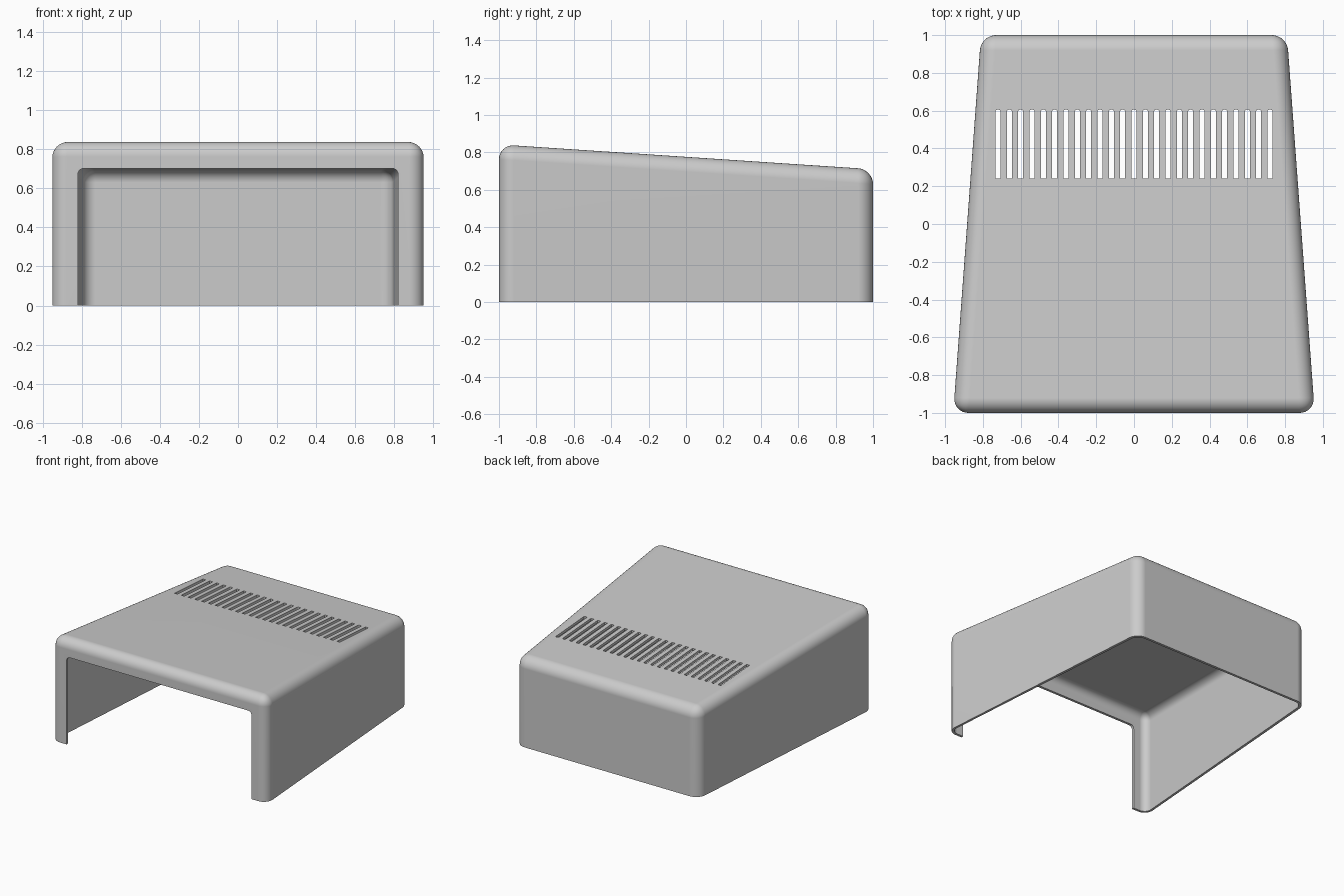
import bpy, bmesh, math

cube = bpy.data.objects.get("Cube")
if cube:
    bpy.data.objects.remove(cube, do_unlink=True)

WALL = 0.02

grey = bpy.data.materials.new("plain grey")
grey.use_nodes = True
colour = (0.6, 0.6, 0.6, 1)
grey.diffuse_color = colour
grey.node_tree.nodes["Principled BSDF"].inputs["Base Color"].default_value = colour


def to_object(name, bm):
    bmesh.ops.recalc_face_normals(bm, faces=bm.faces)
    mesh = bpy.data.meshes.new(name)
    bm.to_mesh(mesh)
    bm.free()
    mesh.materials.append(grey)
    obj = bpy.data.objects.new(name, mesh)
    bpy.context.collection.objects.link(obj)
    return obj


def tapered_box(name, inset, bottom, radii):
    """Sloped, tapered block with every edge rounded except round the base."""
    bm = bmesh.new()
    bmesh.ops.create_cube(bm, size=2)
    for v in bm.verts:
        front, upper = v.co.y < 0, v.co.z > 0
        v.co.x *= (0.957 if front else 0.81) - inset
        v.co.y *= 1 - inset
        v.co.z = (0.843 if front else 0.71) - inset if upper else bottom
    edges = [e for e in bm.edges if max(v.co.z for v in e.verts) > 0.3]
    bmesh.ops.bevel(bm, geom=edges, offset=radii, offset_type='OFFSET',
                    segments=8, profile=0.5, affect='EDGES')
    return to_object(name, bm)


def prism(bm, outline, direction):
    """Add a closed outline extruded along a direction."""
    face = bm.faces.new([bm.verts.new(p) for p in outline])
    made = bmesh.ops.extrude_face_region(bm, geom=[face], use_keep_orig=True)
    moved = [g for g in made["geom"] if isinstance(g, bmesh.types.BMVert)]
    bmesh.ops.translate(bm, verts=moved, vec=direction)


def arc(cx, cy, r, start, end, steps):
    angles = [math.radians(start + (end - start) * i / steps) for i in range(steps + 1)]
    return [(cx + r * math.cos(a), cy + r * math.sin(a)) for a in angles]


# Outer shell and the hollow inside it
shell = tapered_box("cover_shell", 0, 0, 0.08)
hollow = tapered_box("hollow_cutter", WALL, -0.2, 0.08 - WALL)

# Front opening with rounded upper corners
bm = bmesh.new()
profile = [(-0.82, -0.3), (0.82, -0.3)]
profile += arc(0.79, 0.672, 0.03, 0, 90, 6) + arc(-0.79, 0.672, 0.03, 90, 180, 6)
prism(bm, [(x, -1.2, z) for x, z in profile], (0, 0.35, 0))
opening = to_object("opening_cutter", bm)

# Row of vent slots, rounded at the rear end
bm = bmesh.new()
for i in range(25):
    x = (i - 12) * 0.06
    slot = [(x - 0.013, 0.242), (x + 0.013, 0.242)]
    slot += arc(x + 0.005, 0.597, 0.008, 0, 90, 3) + arc(x - 0.005, 0.597, 0.008, 90, 180, 3)
    prism(bm, [(px, py, 0.5) for px, py in slot], (0, 0, 0.6))
slots = to_object("slot_cutter", bm)

# Cut the shell, then discard the cutters
bpy.ops.object.select_all(action='DESELECT')
bpy.context.view_layer.objects.active = shell
shell.select_set(True)
for cutter in (hollow, opening, slots):
    cutter.hide_render = True
    cut = shell.modifiers.new(cutter.name, 'BOOLEAN')
    cut.operation = 'DIFFERENCE'
    cut.solver = 'EXACT'
    cut.object = cutter
    bpy.ops.object.modifier_apply(modifier=cut.name)
    bpy.data.objects.remove(cutter, do_unlink=True)

# Smooth rounded edges, crisp cut edges, flat panels
bpy.ops.object.shade_smooth_by_angle(angle=math.radians(30))
weighted = shell.modifiers.new("flat panels", 'WEIGHTED_NORMAL')
weighted.keep_sharp = True
